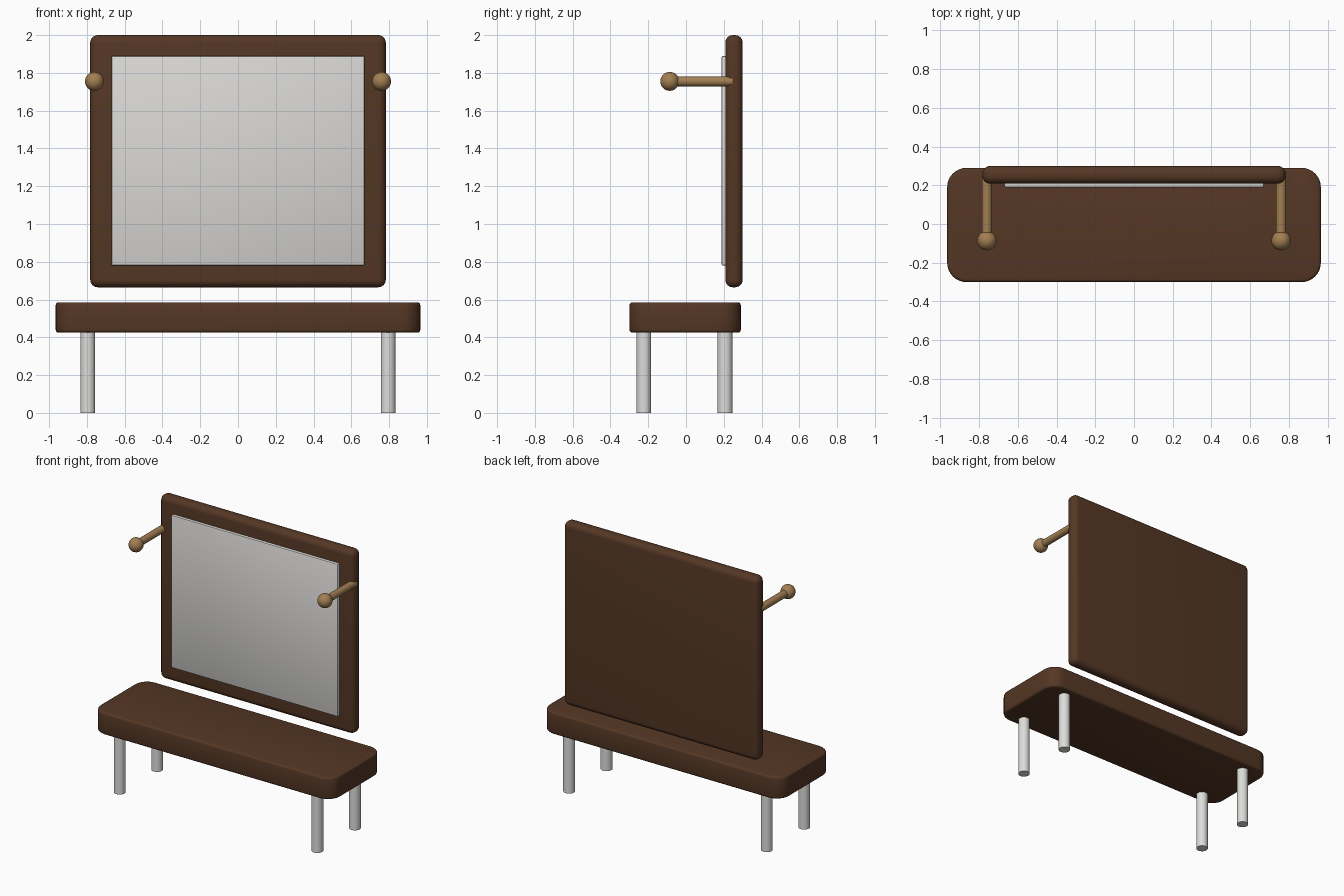
import bpy
import bmesh
from math import radians

cube = bpy.data.objects.get("Cube")
if cube:
    bpy.data.objects.remove(cube, do_unlink=True)


def material(name, rgb, metallic=0.0):
    m = bpy.data.materials.new(name)
    m.use_nodes = True
    m.diffuse_color = (*rgb, 1)
    shader = m.node_tree.nodes["Principled BSDF"]
    shader.inputs["Base Color"].default_value = (*rgb, 1)
    shader.inputs["Roughness"].default_value = 0.5
    return m


WOOD = material("dark wood", (0.09, 0.038, 0.018))
BRASS = material("aged brass", (0.36, 0.21, 0.085))
STEEL = material("pale steel", (0.72, 0.72, 0.70))
GLASS = material("mirror grey", (0.70, 0.69, 0.67))


def finish(obj, name, mat):
    obj.name = name
    obj.data.materials.clear()
    obj.data.materials.append(mat)
    bpy.ops.object.select_all(action="DESELECT")
    obj.select_set(True)
    bpy.context.view_layer.objects.active = obj
    bpy.ops.object.shade_smooth_by_angle(angle=radians(40))
    return obj


def slab(name, size, centre, mat, edge, segments, corner=0.0):
    """Box with optional rounded upright corners and softened edges."""
    bm = bmesh.new()
    bmesh.ops.create_cube(bm, size=1)
    bmesh.ops.scale(bm, vec=size, verts=bm.verts)
    if corner:
        upright = [e for e in bm.edges
                   if abs(e.verts[0].co.z - e.verts[1].co.z) > size[2] / 2]
        bmesh.ops.bevel(bm, geom=upright, offset=corner, segments=8,
                        profile=0.5, affect="EDGES")
        soft = [e for e in bm.edges
                if abs(e.verts[0].co.z - e.verts[1].co.z) < size[2] / 2]
    else:
        soft = bm.edges[:]
    bmesh.ops.bevel(bm, geom=soft, offset=edge, segments=segments,
                    profile=0.5, affect="EDGES")
    mesh = bpy.data.meshes.new(name)
    bm.to_mesh(mesh)
    bm.free()
    obj = bpy.data.objects.new(name, mesh)
    obj.location = centre
    bpy.context.collection.objects.link(obj)
    return finish(obj, name, mat)


def rod(name, radius, length, centre, mat, tilt=0.0):
    bpy.ops.mesh.primitive_cylinder_add(vertices=32, radius=radius, depth=length,
                                        location=centre, rotation=(tilt, 0, 0))
    return finish(bpy.context.object, name, mat)


# Bench seat, mirror frame and mirror panel
slab("bench_seat", (1.93, 0.59, 0.16), (0, -0.005, 0.505), WOOD, 0.015, 3, corner=0.1)
slab("mirror_frame", (1.565, 0.092, 1.335), (0, 0.254, 1.3325), WOOD, 0.04, 6)
slab("mirror_panel", (1.34, 0.04, 1.11), (0, 0.208, 1.335), GLASS, 0.008, 2)

# Legs and coat pegs, mirrored left and right
for side, s in (("left", 1), ("right", -1)):
    for end, y in (("front", -0.223), ("back", 0.207)):
        rod(f"{end}_{side}_leg", 0.039, 0.44, (s * 0.795, y, 0.22), STEEL)
    rod(f"{side}_peg", 0.026, 0.33, (s * 0.76, 0.08, 1.755), BRASS, radians(90))
    bpy.ops.mesh.primitive_uv_sphere_add(segments=32, ring_count=16, radius=0.05,
                                         location=(s * 0.76, -0.086, 1.755))
    finish(bpy.context.object, f"{side}_peg_knob", BRASS)
